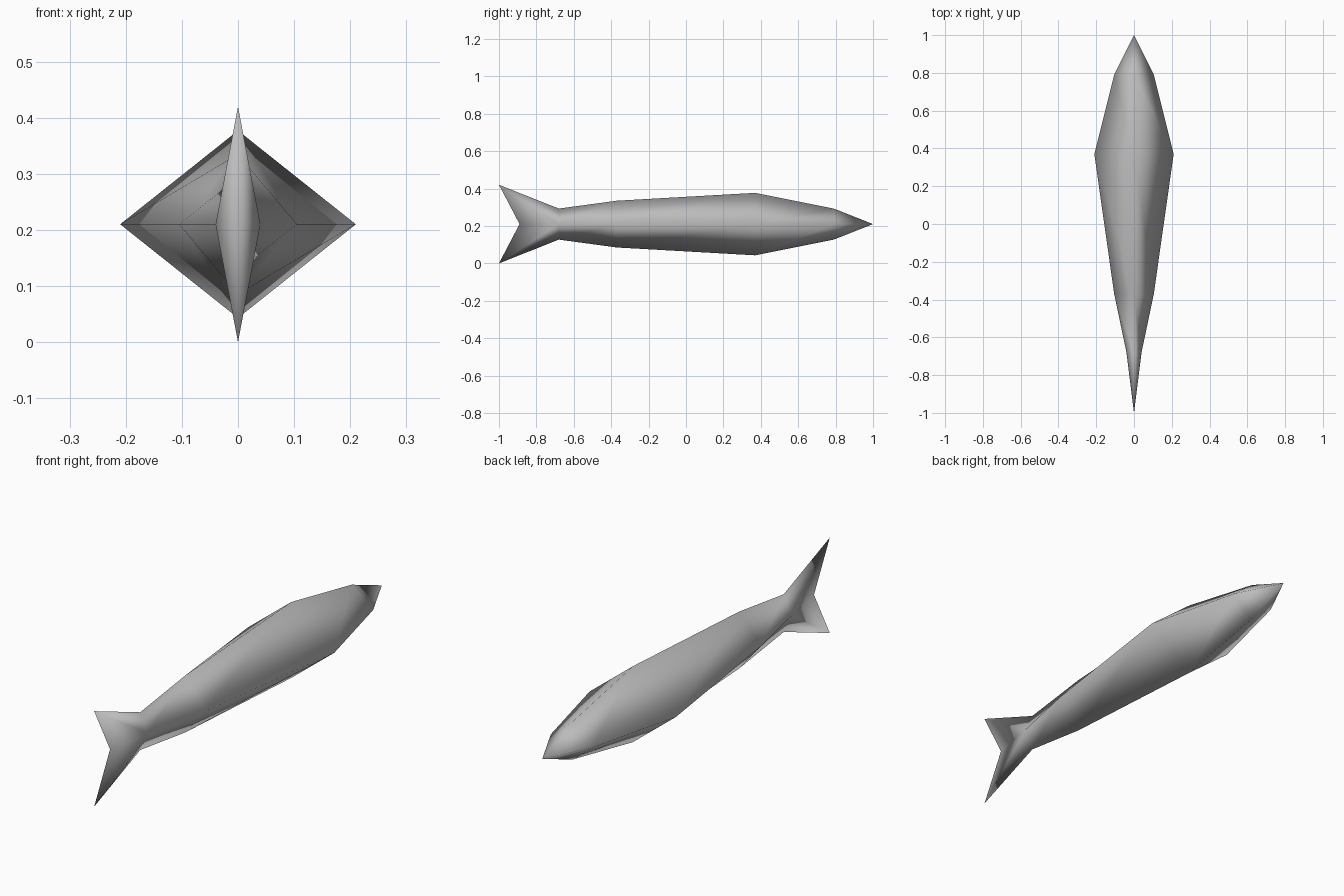
import bpy
import bmesh

cube = bpy.data.objects.get("Cube")
if cube:
    bpy.data.objects.remove(cube)

MID = 0.21  # height of the centre line

# Body stations from tail to head: position, half width, half height
STATIONS = [
    (-0.68, 0.04, 0.083),
    (-0.37, 0.105, 0.125),
    (0.37, 0.21, 0.167),
    (0.79, 0.105, 0.083),
]

grey = bpy.data.materials.new("soft grey")
grey.use_nodes = True
colour = (0.5, 0.5, 0.5, 1)
grey.diffuse_color = colour
grey.node_tree.nodes["Principled BSDF"].inputs["Base Color"].default_value = colour

bm = bmesh.new()


def point(x, y, z):
    return bm.verts.new((x, y, MID + z))


# Diamond cross-sections joined into the body
rings = [[point(w, y, 0), point(0, y, h), point(-w, y, 0), point(0, y, -h)]
         for y, w, h in STATIONS]
for back, front in zip(rings, rings[1:]):
    for i in range(4):
        j = (i + 1) % 4
        bm.faces.new((back[i], back[j], front[j], front[i]))

# Pointed nose
nose = point(0, 1, 0)
for i in range(4):
    bm.faces.new((rings[-1][i], rings[-1][(i + 1) % 4], nose))

# Forked tail fin: upper and lower lobes meeting at a notch
notch = point(0, -0.89, 0)
left, top, right, bottom = rings[0]
for root, height in ((top, MID), (bottom, -MID)):
    tip = point(0, -1, height)
    for side in (left, right):
        bm.faces.new((side, root, tip))
        bm.faces.new((side, tip, notch))

bmesh.ops.recalc_face_normals(bm, faces=bm.faces)
for face in bm.faces:
    face.smooth = True

mesh = bpy.data.meshes.new("fish_body")
bm.to_mesh(mesh)
bm.free()
mesh.materials.append(grey)
fish = bpy.data.objects.new("fish_body", mesh)
bpy.context.collection.objects.link(fish)
